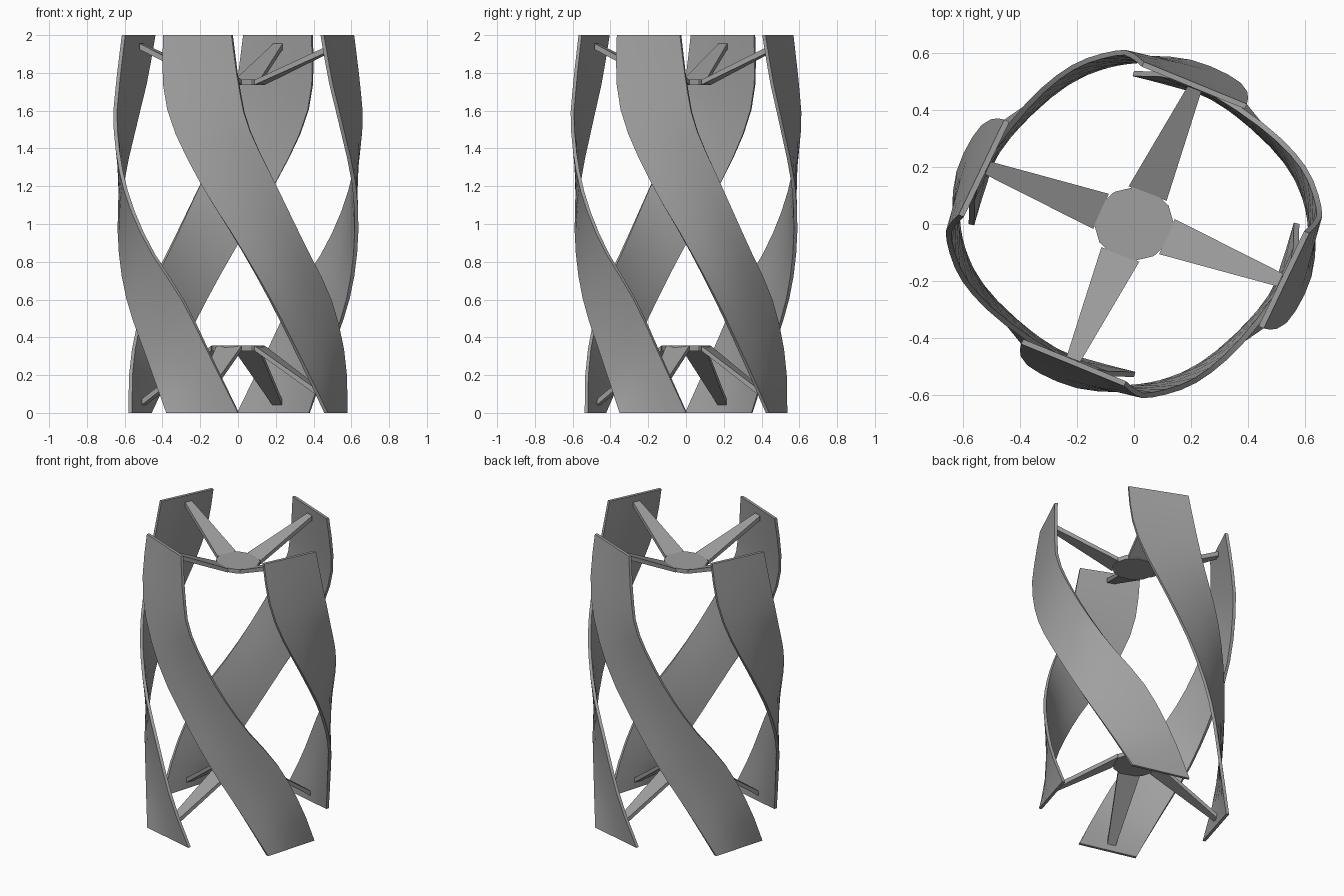
import bpy, bmesh
from math import radians, pi, sin
from mathutils import Vector, Matrix

cube = bpy.data.objects.get("Cube")
if cube:
    bpy.data.objects.remove(cube, do_unlink=True)

grey = bpy.data.materials.new("turbine_grey")
grey.use_nodes = True
grey.diffuse_color = (0.35, 0.35, 0.35, 1)
grey.node_tree.nodes["Principled BSDF"].inputs["Base Color"].default_value = grey.diffuse_color

SQUASH = Matrix.Diagonal((1, 0.925, 1, 1))  # rotor is slightly oval
THICK = 0.02
COLUMNS = 4
RUNGS = 16

# Blade edges, bottom to top
TRAILING = [Vector(p) for p in (
    (0.476, -0.38, 0), (0.34, -0.48, 0.28), (0.175, -0.59, 0.6), (0, -0.635, 0.9),
    (-0.19, -0.625, 1.2), (-0.35, -0.555, 1.525), (-0.398, -0.5, 1.75), (-0.396, -0.455, 2))]
LEADING = [Vector(p) for p in (
    (0.58, 0, 0), (0.57, -0.14, 0.28), (0.495, -0.3, 0.6), (0.35, -0.49, 0.9),
    (0.205, -0.61, 1.2), (0.05, -0.66, 1.525), (0, -0.645, 1.75), (-0.035, -0.615, 2))]


def edge_point(points, z):
    """Smooth curve through the edge points, evaluated at a height."""
    last = len(points) - 1
    i = max(k for k in range(last) if points[k].z <= z or k == 0)

    def slope(k):
        d = points[min(k + 1, last)] - points[max(k - 1, 0)]
        return d / d.z

    p, q = points[i], points[i + 1]
    h = q.z - p.z
    t = (z - p.z) / h
    s = t * t * (3 - 2 * t)
    return p.lerp(q, s) + h * t * (1 - t) * ((1 - t) * slope(i) - t * slope(i + 1))


def blade_section(t):
    """Flat cross-section, tilted square to the sweep away from the ends."""
    tilt = 0.115 * sin(pi * t ** 0.7)
    a = edge_point(TRAILING, max(2 * t - tilt, 0))
    b = edge_point(LEADING, min(2 * t + tilt, 2))
    inward = Vector((a.y - b.y, b.x - a.x, 0)).normalized() * THICK
    outer = [a.lerp(b, i / COLUMNS) for i in range(COLUMNS + 1)]
    return outer + [p + inward for p in reversed(outer)]


def spoke_section(r, z, half_width, half_height):
    return [(r, -half_width, z - half_height), (r, half_width, z - half_height),
            (r, half_width, z + half_height), (r, -half_width, z + half_height)]


def loft(bm, sections):
    """Bridge closed loops of points and cap both ends."""
    rings = [[bm.verts.new(p) for p in s] for s in sections]
    n = len(rings[0])
    for low, high in zip(rings, rings[1:]):
        for i in range(n):
            j = (i + 1) % n
            bm.faces.new((low[i], low[j], high[j], high[i]))
    bm.faces.new(rings[0])
    bm.faces.new(rings[-1])


def finish(name, bm, turn=0):
    """Turn about the rotor axis, squash and add to the scene."""
    bm.transform(SQUASH @ Matrix.Rotation(turn, 4, "Z"))
    bmesh.ops.recalc_face_normals(bm, faces=bm.faces)
    mesh = bpy.data.meshes.new(name)
    bm.to_mesh(mesh)
    bm.free()
    mesh.materials.append(grey)
    obj = bpy.data.objects.new(name, mesh)
    bpy.context.collection.objects.link(obj)
    return obj


# Helical blades; rungs start gently so the tilted ones never cross the end
for k in range(4):
    bm = bmesh.new()
    loft(bm, [blade_section(t) for t in
              [0] + [0.07 + 0.93 * i / RUNGS for i in range(RUNGS + 1)]])
    blade = finish(f"blade_{k + 1}", bm, k * pi / 2)
    bpy.ops.object.select_all(action="DESELECT")
    blade.select_set(True)
    bpy.context.view_layer.objects.active = blade
    bpy.ops.object.shade_smooth_by_angle(angle=radians(30))

# Hubs with four tapered spokes each
for level, hub_z, tip_z in (("upper", 1.75, 1.94), ("lower", 0.342, 0.048)):
    bm = bmesh.new()
    bmesh.ops.create_cone(bm, cap_ends=True, segments=12, radius1=0.14, radius2=0.14,
                          depth=0.028, matrix=Matrix.Translation((0, 0, hub_z)))
    finish(f"{level}_hub", bm)
    for k in range(4):
        bm = bmesh.new()
        loft(bm, [spoke_section(0.125, hub_z, 0.072, 0.013),
                  spoke_section(0.555, tip_z, 0.026, 0.016)])
        finish(f"{level}_spoke_{k + 1}", bm, radians(-22.5) + k * pi / 2)
